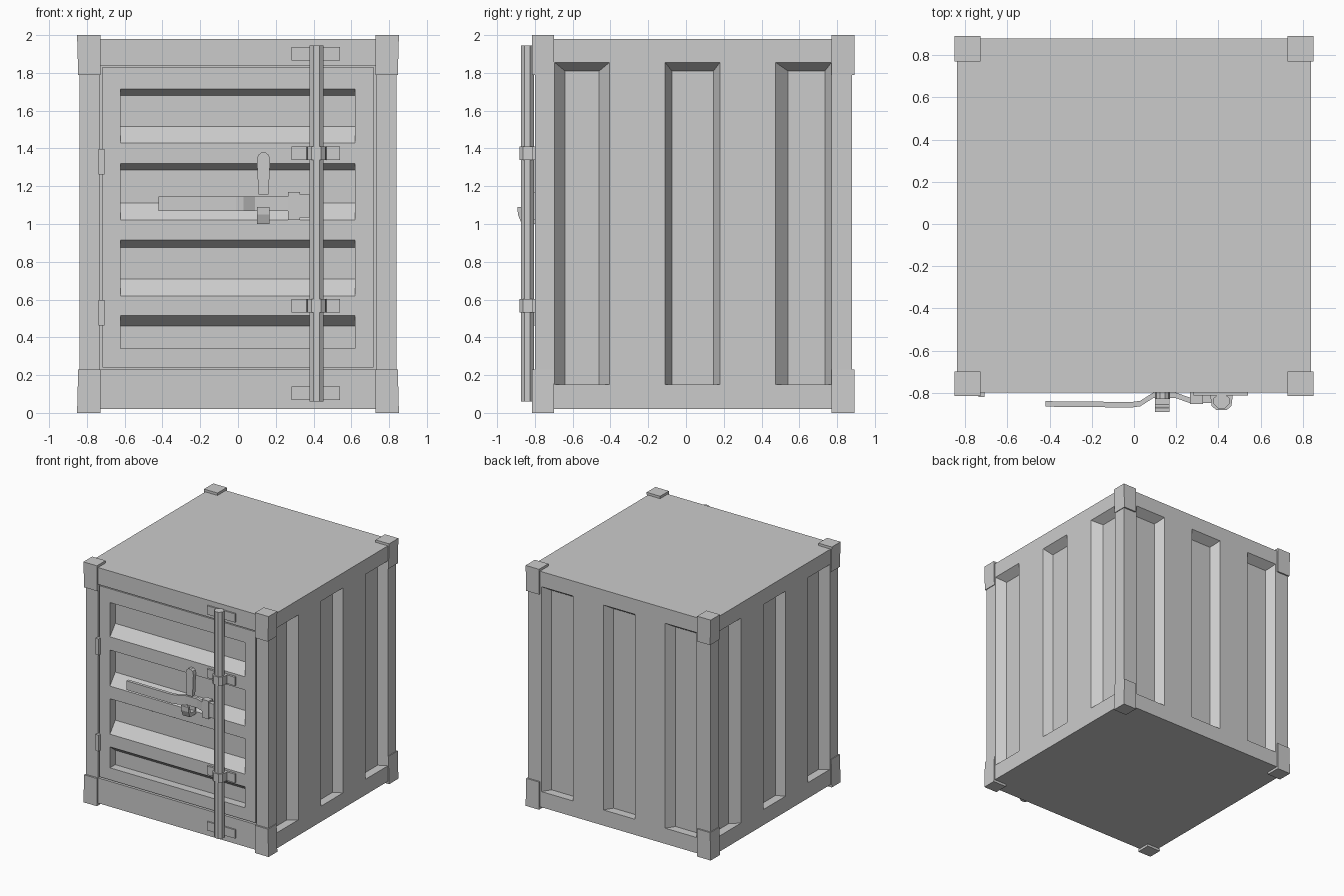
import bpy, bmesh, math
from mathutils import Vector

if "Cube" in bpy.data.objects:
    bpy.data.objects.remove(bpy.data.objects["Cube"])


def finish(name, bm):
    bmesh.ops.recalc_face_normals(bm, faces=bm.faces[:])
    me = bpy.data.meshes.new(name)
    bm.to_mesh(me)
    bm.free()
    ob = bpy.data.objects.new(name, me)
    bpy.context.collection.objects.link(ob)
    return ob


def add_box(bm, lo, hi):
    lo, hi = Vector(lo), Vector(hi)
    vs = bmesh.ops.create_cube(bm, size=1)["verts"]
    for v in vs:
        v.co = Vector([(lo[i] + hi[i]) / 2 + v.co[i] * (hi[i] - lo[i]) for i in range(3)])
    return vs


def box(name, lo, hi):
    bm = bmesh.new()
    add_box(bm, lo, hi)
    return finish(name, bm)


def extrude_outline(name, pts, depth):
    """Closed outline of 3D points pushed along a vector."""
    bm = bmesh.new()
    f = bm.faces.new([bm.verts.new(p) for p in pts])
    ext = bmesh.ops.extrude_face_region(bm, geom=[f])
    bmesh.ops.translate(bm, vec=depth,
                        verts=[g for g in ext["geom"] if isinstance(g, bmesh.types.BMVert)])
    return finish(name, bm)


def add_recess(bm, mouth, floor, depth, place):
    """Pressed-panel cutter: straight collar outside, sloped walls inside."""
    rings = []
    for (u0, u1, v0, v1), w in ((mouth, -0.05), (mouth, 0), (floor, depth)):
        rings.append([bm.verts.new(place(u, v, w))
                      for u, v in ((u0, v0), (u1, v0), (u1, v1), (u0, v1))])
    for a, b in zip(rings, rings[1:]):
        for i in range(4):
            j = (i + 1) % 4
            bm.faces.new((a[i], a[j], b[j], b[i]))
    bm.faces.new(rings[0])
    bm.faces.new(rings[-1])


def cut(ob, cutter):
    m = ob.modifiers.new("cut", "BOOLEAN")
    m.operation, m.solver, m.object = "DIFFERENCE", "EXACT", cutter
    dg = bpy.context.evaluated_depsgraph_get()
    me = bpy.data.meshes.new_from_object(ob.evaluated_get(dg))
    ob.modifiers.clear()
    ob.data = me
    bpy.data.objects.remove(cutter)


# container body with pressed side and back panels and a door opening
body = box("container_body", (-0.84, -0.80, 0.02), (0.84, 0.88, 1.98))
D, Z0, Z1, Z1F = 0.07, 0.15, 1.855, 1.81
bm = bmesh.new()
for m0, m1, f0, f1 in ((-0.695, -0.405, -0.64, -0.46),
                       (-0.11, 0.18, -0.075, 0.145),
                       (0.475, 0.77, 0.54, 0.735)):
    for s in (1, -1):
        add_recess(bm, (m0, m1, Z0, Z1), (f0, f1, Z0, Z1F), D,
                   lambda u, v, w, s=s: (s * (0.84 - w), u, v))
for c in (-0.57, 0, 0.57):
    add_recess(bm, (c - 0.145, c + 0.145, Z0, Z1), (c - 0.1, c + 0.1, Z0, Z1F), D,
               lambda u, v, w: (u, 0.88 - w, v))
add_box(bm, (-0.73, -0.9, 0.23), (0.73, -0.70, 1.84))
cut(body, finish("body_cutter", bm))

# door with horizontal ribs
door = box("door", (-0.718, -0.795, 0.24), (0.718, -0.69, 1.83))
bm = bmesh.new()
for z1, f1, f0, z0 in ((1.715, 1.68, 1.515, 1.43), (1.32, 1.285, 1.11, 1.02),
                       (0.915, 0.875, 0.71, 0.62), (0.515, 0.46, 0.34, 0.34)):
    add_recess(bm, (-0.622, 0.62, z0, z1), (-0.622, 0.62, f0, f1), D,
               lambda u, v, w: (u, -0.795 + w, v))
cut(door, finish("door_cutter", bm))

# corner castings, slightly flared outward at the ends
for sx in (-1, 1):
    for y_in, y_out, side in ((-0.70, -0.815, "front"), (0.77, 0.892, "back")):
        for z_in, z_end, lev in ((1.79, 2.0, "top"), (0.23, 0.0, "bottom")):
            bm = bmesh.new()
            vs = add_box(bm, (min(sx * 0.728, sx * 0.852), min(y_in, y_out), min(z_in, z_end)),
                         (max(sx * 0.728, sx * 0.852), max(y_in, y_out), max(z_in, z_end)))
            for v in vs:
                if abs(v.co.z - z_in) < 1e-4 and abs(v.co.x) > 0.8:
                    v.co.x -= sx * 0.006
            finish(f"{lev}_{side}_corner_{'right' if sx > 0 else 'left'}", bm)

# hinges
for i, z in enumerate((0.53, 1.33)):
    box(f"hinge_{i + 1}", (-0.738, -0.82, z - 0.068), (-0.708, -0.75, z + 0.068))

# vertical lock bar
BX, BY = 0.415, -0.84
bar = [(BX + 0.04 * math.cos(math.radians(22.5 + 45 * i)),
        BY + 0.037 * math.sin(math.radians(22.5 + 45 * i)), 0.06) for i in range(8)]
extrude_outline("lock_bar", bar, (0, 0, 1.885))

# bar brackets: thin end plates, humped middle guides
for i, z in enumerate((0.105, 0.568, 1.375, 1.902)):
    box(f"bracket_plate_{i + 1}", (0.283, -0.812, z - 0.036), (0.54, -0.79, z + 0.036))
    if i in (1, 2):
        hump = [(0.36, -0.80), (0.368, -0.862), (0.39, -0.882), (0.44, -0.882),
                (0.462, -0.862), (0.47, -0.80)]
        extrude_outline(f"bracket_guide_{i + 1}",
                        [(x, y, z - 0.036) for x, y in hump], (0, 0, 0.072))

# bent handle and its pivot clamp
path = [(-0.42, -0.84), (-0.01, -0.844), (0.03, -0.838), (0.09, -0.80),
        (0.20, -0.80), (0.27, -0.825)]
outline = [(x, y, 1.07) for x, y in path] + [(x, y - 0.026, 1.07) for x, y in reversed(path)]
extrude_outline("handle", outline, (0, 0, 0.075))
box("handle_clamp", (0.265, -0.853, 1.02), (0.328, -0.80, 1.17))
box("handle_link", (0.32, -0.848, 1.035), (0.40, -0.81, 1.155))

# J-shaped catch below the handle
catch = [(-0.79, 1.0), (-0.87, 1.0), (-0.89, 1.05), (-0.892, 1.09), (-0.872, 1.09),
         (-0.865, 1.045), (-0.855, 1.03), (-0.805, 1.03), (-0.805, 1.06), (-0.79, 1.06)]
extrude_outline("handle_catch", [(0.1, y, z) for y, z in catch], (0.068, 0, 0))

# rounded flap above the handle
flap = [(0.108, 1.155), (0.162, 1.155), (0.17, 1.34)]
flap += [(0.135 + 0.035 * math.cos(math.radians(a)), 1.345 + 0.035 * math.sin(math.radians(a)))
         for a in (36, 72, 108, 144)] + [(0.10, 1.34)]
extrude_outline("catch_flap", [(x, -0.83, z) for x, z in flap], (0, 0.035, 0))
